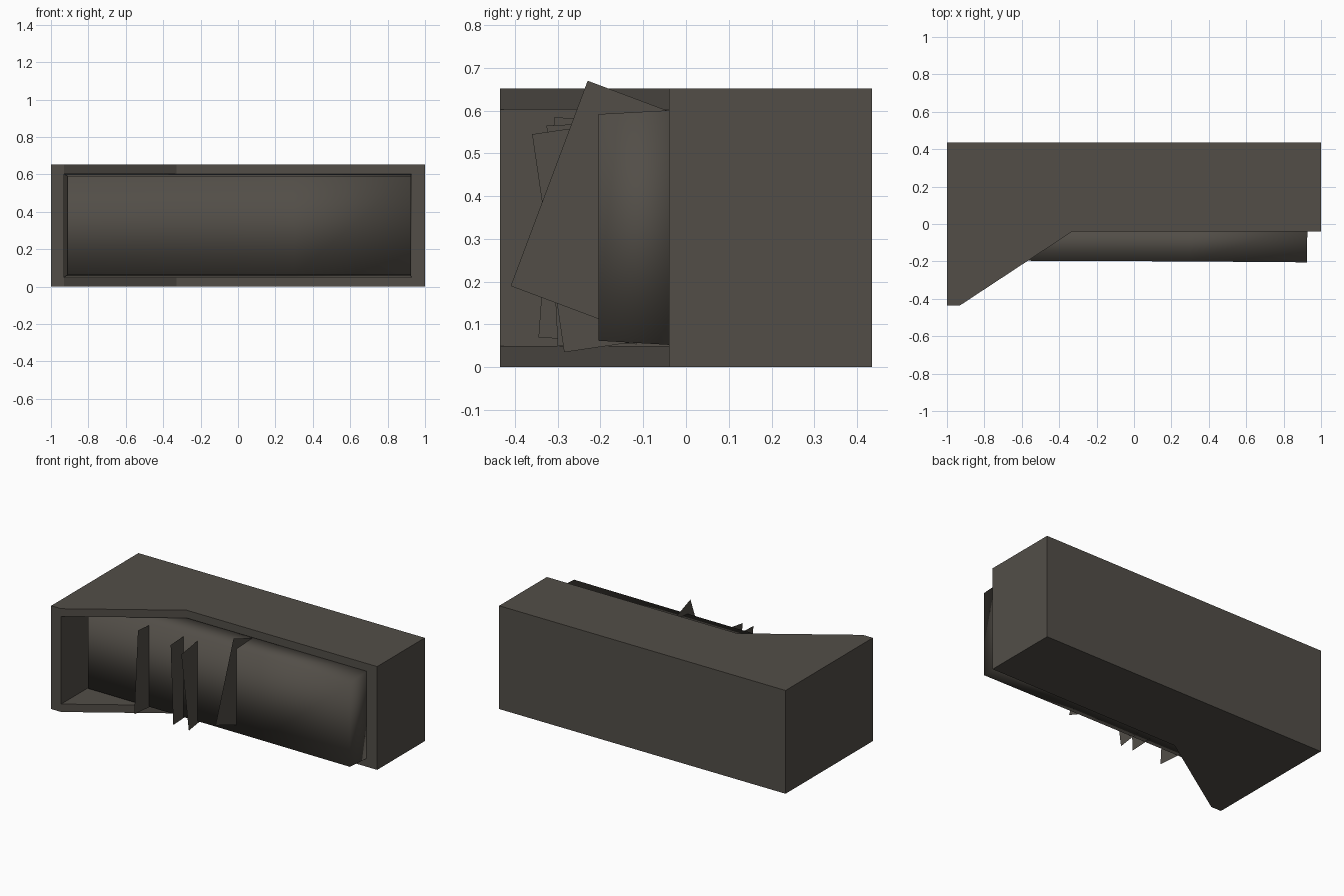
import bpy, bmesh, math
from mathutils import Vector

if "Cube" in bpy.data.objects:
    bpy.data.objects.remove(bpy.data.objects["Cube"])

mat = bpy.data.materials.new("dark warm grey")
mat.diffuse_color = (0.085, 0.076, 0.064, 1)
mat.use_nodes = True
mat.node_tree.nodes["Principled BSDF"].inputs["Base Color"].default_value = mat.diffuse_color


def make_object(name, bm, fix_normals=True):
    if fix_normals:
        bmesh.ops.recalc_face_normals(bm, faces=bm.faces)
    me = bpy.data.meshes.new(name)
    bm.to_mesh(me)
    bm.free()
    me.materials.append(mat)
    ob = bpy.data.objects.new(name, me)
    bpy.context.collection.objects.link(ob)
    return ob


# Housing: plan profile extruded upwards
X0, X1, Z0, Z1, FRONT = -0.93, 0.927, 0.05, 0.603, -0.04
bm = bmesh.new()
plan = [(-1, -0.435), (-0.93, -0.435), (-0.33, FRONT), (1, FRONT), (1, 0.435), (-1, 0.435)]
base = bm.faces.new([bm.verts.new((x, y, 0)) for x, y in plan])
ext = bmesh.ops.extrude_face_region(bm, geom=[base])
bmesh.ops.translate(bm, vec=(0, 0, 0.652),
                    verts=[v for v in ext["geom"] if isinstance(v, bmesh.types.BMVert)])
housing = make_object("housing", bm)

# Recess cut into the front of the housing
bm = bmesh.new()
bmesh.ops.create_cube(bm, size=1)
for v in bm.verts:
    v.co = (X0 if v.co.x < 0 else X1, -0.6 if v.co.y < 0 else 0.0,
            Z0 if v.co.z < 0 else Z1)
cutter = make_object("recess_cutter", bm)
cutter.hide_render = True
cutter.hide_viewport = True
mod = housing.modifiers.new("recess", "BOOLEAN")
mod.operation = "DIFFERENCE"
mod.solver = "EXACT"
mod.object = cutter
bpy.context.view_layer.objects.active = housing
bpy.ops.object.modifier_apply(modifier="recess")
bpy.data.objects.remove(cutter)

# Front panel: tapered slab with soft shading running over its edges
bm = bmesh.new()
rings = []
for xb, xf, yf in ((X0, -0.912, -0.195), (0.3, 0.3, -0.2), (X1, 0.925, -0.205)):
    rings.append([bm.verts.new(p) for p in ((xb, 0, Z0), (xf, yf, 0.062),
                                            (xf, yf, 0.592), (xb, 0, Z1))])
for a, b in zip(rings, rings[1:]):
    for i in range(4):
        j = (i + 1) % 4
        bm.faces.new((a[i], b[i], b[j], a[j]))
bm.faces.new(rings[0])
bm.faces.new(rings[-1])
for f in bm.faces:
    f.smooth = True
for e in bm.edges:   # left end stays crisp
    if all(v in rings[0] for v in e.verts):
        e.smooth = False
make_object("front_panel", bm)

# Thin upright fins, tilted, stuck into the panel: x, front top (y, z), front bottom (y, z)
fins = [(-0.483, (-0.308, 0.585), (-0.345, 0.07)),
        (-0.242, (-0.326, 0.565), (-0.30, 0.05)),
        (-0.144, (-0.36, 0.545), (-0.285, 0.035)),
        (0.13, (-0.23, 0.67), (-0.41, 0.19))]
for n, (x, top, bot) in enumerate(fins, 1):
    t, b = Vector((x, *top)), Vector((x, *bot))
    d = (t - b).normalized()
    depth = Vector((0, d.z, -d.y)) * 0.23
    bm = bmesh.new()
    bm.faces.new([bm.verts.new(p) for p in (b, b + depth, t + depth, t)])
    make_object(f"fin_{n}", bm, False)
